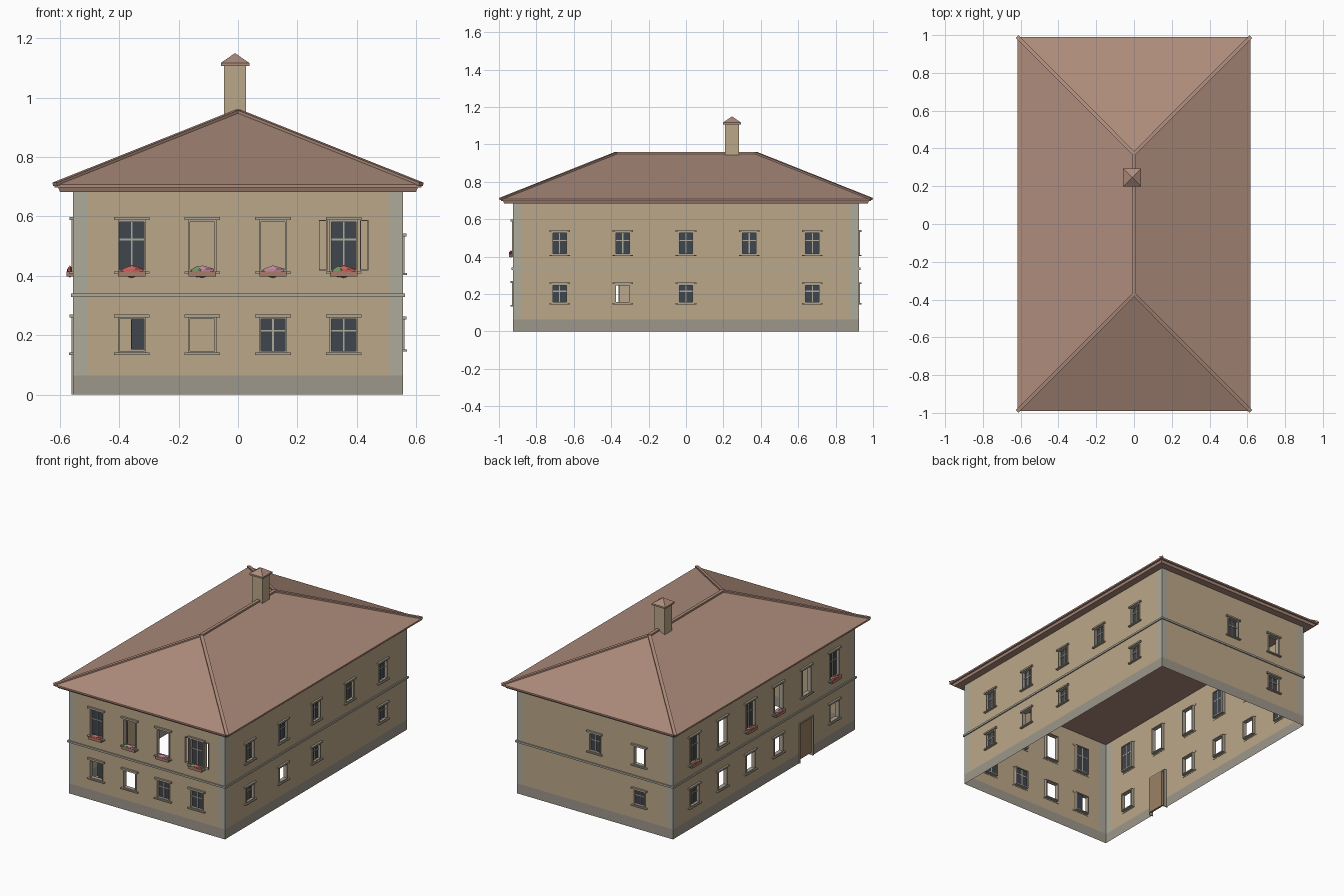
import bpy, bmesh
from mathutils import Vector, Matrix

if "Cube" in bpy.data.objects:
    bpy.data.objects.remove(bpy.data.objects["Cube"])

HX, HY, TOP = 0.555, 0.925, 0.69
WALL, STONE, PLINTH = (.50, .39, .25), (.42, .40, .33), (.34, .31, .26)
ROOF, GLASS, TRIM = (.42, .26, .20), (.05, .06, .075), (.42, .37, .29)
CLAY, DOOR = (.40, .20, .14), (.33, .22, .13)
RED, PINK, GREEN = (.55, .12, .10), (.50, .24, .30), (.18, .28, .12)
parts = {}


def part(name, color):
    if name not in parts:
        parts[name] = (bmesh.new(), color)
    return parts[name][0]


def finish(name, bm, color):
    me = bpy.data.meshes.new(name)
    bm.to_mesh(me)
    bm.free()
    mat = bpy.data.materials.new(name + "_paint")
    mat.diffuse_color = (*color, 1)
    mat.use_nodes = True
    mat.node_tree.nodes["Principled BSDF"].inputs["Base Color"].default_value = mat.diffuse_color
    me.materials.append(mat)
    ob = bpy.data.objects.new(name, me)
    bpy.context.collection.objects.link(ob)


# Facade mapping: u along the wall, d outwards, z up
def place(side, u, d, z):
    return Vector({'front': (u, -HY - d, z), 'back': (u, HY + d, z),
                   'right': (HX + d, u, z), 'left': (-HX - d, u, z)}[side])


NORMAL = {'front': (0, -1, 0), 'back': (0, 1, 0), 'right': (1, 0, 0), 'left': (-1, 0, 0)}


def cube(bm, a, b):
    size = [abs(p - q) for p, q in zip(a, b)]
    bmesh.ops.create_cube(bm, size=1, matrix=Matrix.Translation((a + b) / 2) @ Matrix.Diagonal((*size, 1)))


def box(name, color, side, u0, u1, z0, z1, d0, d1):
    cube(part(name, color), place(side, u0, d0, z0), place(side, u1, d1, z1))


# Hollow sheet wall with rectangular openings, plinth and corner strips
def wall(side, holes):
    w = HX if side in ('front', 'back') else HY
    us = sorted({-w, w, -w + .047, w - .047, *[h[i] for h in holes for i in (0, 1)]})
    zs = sorted({0, .064, TOP, *[h[i] for h in holes for i in (2, 3)]})
    for u0, u1 in zip(us, us[1:]):
        for z0, z1 in zip(zs, zs[1:]):
            u, z = (u0 + u1) / 2, (z0 + z1) / 2
            if any(h[0] < u < h[1] and h[2] < z < h[3] for h in holes):
                continue
            if z < .064:
                bm = part("plinth", PLINTH)
            elif abs(u) > w - .047:
                bm = part("corner_strips", STONE)
            else:
                bm = part("walls", WALL)
            f = bm.faces.new([bm.verts.new(place(side, a, 0, b))
                              for a, b in ((u0, z0), (u1, z0), (u1, z1), (u0, z1))])
            f.normal_update()
            if f.normal.dot(Vector(NORMAL[side])) < 0:
                f.normal_flip()


def casing(side, u0, u1, z0, z1, t=.006):
    for a in ((u0, u0 + t, z0, z1), (u1 - t, u1, z0, z1), (u0 + t, u1 - t, z0, z0 + t), (u0 + t, u1 - t, z1 - t, z1)):
        box("window_casings", TRIM, side, *a, -.02, .006)


# Window: kind g = glazed, e = empty, h = half glazed
def window(side, u, hw, z0, z1, kind):
    casing(side, u - hw, u + hw, z0, z1)
    box("lintels", TRIM, side, u - hw - .013, u + hw + .013, z1, z1 + .01, -.002, .012)
    box("sills", TRIM, side, u - hw - .013, u + hw + .013, z0 - .007, z0, -.002, .014)
    if kind == 'g':
        box("glass", GLASS, side, u - hw, u + hw, z0, z1, -.015, -.011)
        box("glazing_bars", STONE, side, u - .003, u + .003, z0, z1, -.016, -.006)
        zm = z0 + .62 * (z1 - z0)
        box("glazing_bars", STONE, side, u - hw, u + hw, zm - .003, zm + .003, -.016, -.006)
    elif kind == 'h':
        box("glass", GLASS, side, u, u + hw - .006, z0 + .01, z1, -.015, -.011)
    return (u - hw, u + hw, z0, z1)


def blob(name, color, side, u, d, z, ru, rd, rz):
    m = Matrix.Translation(place(side, u, d, z))
    r = (ru, rd, rz) if side in ('front', 'back') else (rd, ru, rz)
    bmesh.ops.create_icosphere(part(name, color), subdivisions=1, radius=1, matrix=m @ Matrix.Diagonal((*r, 1)))


def flower_box(side, u, color, leafy):
    box("flower_boxes", CLAY, side, u - .046, u + .046, .397, .415, .001, .022)
    name = "red_flowers" if color == RED else "pink_flowers"
    blob(name, color, side, u, .011, .414, .044, .011, .021)
    if leafy:
        blob("leaves", GREEN, side, u - .018, .012, .414, .025, .012, .019)


UP, LOW = (.047, .414, .588), (.047, .141, .26)
SUP, SLOW = (.042, .41, .533), (.042, .152, .253)
layout = {
    'front': ((UP, (-.358, -.12, .118, .356), "geeg"), (LOW, (-.358, -.12, .118, .356), "hegg")),
    'right': ((SUP, (-.676, -.338, 0, .338, .676), "ggggg"), (SLOW, (-.676, -.338, 0, .676), "gegg")),
    'back': ((SUP, (0, -.318), "ge"), (SLOW, (-.318,), "g")),
    'left': ((UP, (-.71, -.426, -.142, .142, .426, .71), "geegeg"),
             (LOW, (-.71, -.142, .142, .426, .71), "eeeeg")),
}
for side, rows in layout.items():
    holes = [window(side, u, *size, k) for size, us, kinds in rows for u, k in zip(us, kinds)]
    if side == 'front':
        # Open shutter frames beside the right upper window
        for a, b in ((.272, .301), (.411, .440)):
            casing(side, a, b, .418, .588, .003)
            holes.append((a, b, .418, .588))
    if side == 'left':
        # Doorway and door leaf
        holes.append((-.491, -.361, 0, .25))
        box("door", DOOR, side, -.491, -.378, .015, .25, -.02, -.008)
        box("door_frame", TRIM, side, -.497, -.355, .25, .257, -.02, .006)
        for a in (-.497, -.361):
            box("door_frame", TRIM, side, a, a + .006, 0, .25, -.02, .006)
    wall(side, holes)
    # String course between the storeys
    w = HX + .007 if side in ('front', 'back') else HY
    box("string_course", STONE, side, -w, w, .329, .341, 0, .007)

for u, c, leafy in zip((-.358, -.12, .118, .356), (RED, PINK, PINK, RED), (0, 1, 0, 1)):
    flower_box('front', u, c, leafy)
for u, c in zip((-.71, -.142, .142, .71), (RED, PINK, RED, RED)):
    flower_box('left', u, c, u > 0)

# Hipped roof lofted from eave rings up to the ridge
bm = part("roof", ROOF)
prev = None
for x, y, z in ((.600, .972, .683), (.606, .978, .698), (.618, .99, .698), (.618, .99, .708), (0, .372, .953)):
    ring = [bm.verts.new((sx * x, sy * y, z)) for sx, sy in ((-1, -1), (1, -1), (1, 1), (-1, 1))]
    if prev:
        for i in range(4):
            bm.faces.new((prev[i], prev[(i + 1) % 4], ring[(i + 1) % 4], ring[i]))
    else:
        bm.faces.new(ring[::-1])
    prev = ring
bmesh.ops.remove_doubles(bm, verts=bm.verts, dist=1e-5)

# Ridge and hip caps
bm = part("ridge_caps", ROOF)


def beam(a, b, w=.020, h=.012):
    a, b = Vector(a), Vector(b)
    rot = (b - a).to_track_quat('Y', 'Z').to_matrix().to_4x4()
    bmesh.ops.create_cube(bm, size=1, matrix=Matrix.Translation((a + b) / 2) @ rot
                          @ Matrix.Diagonal((w, (b - a).length, h, 1)))


beam((0, -.375, .954), (0, .375, .954))
for sx in (-1, 1):
    for sy in (-1, 1):
        beam((sx * .617, sy * .991, .708), (0, sy * .372, .954))

# Chimney with pyramid cap
CX, CY = -.010, .246
cube(part("chimney", WALL), Vector((CX - .037, CY - .037, .93)), Vector((CX + .037, CY + .037, 1.108)))
bm = part("chimney_cap", ROOF)
cube(bm, Vector((CX - .048, CY - .048, 1.107)), Vector((CX + .048, CY + .048, 1.117)))
bmesh.ops.create_cone(bm, cap_ends=True, segments=4, radius1=.048 * 2 ** .5, radius2=0, depth=.033,
                      matrix=Matrix.Translation((CX, CY, 1.1335)) @ Matrix.Rotation(.785398, 4, 'Z'))

for name, (bm, color) in parts.items():
    finish(name, bm, color)
